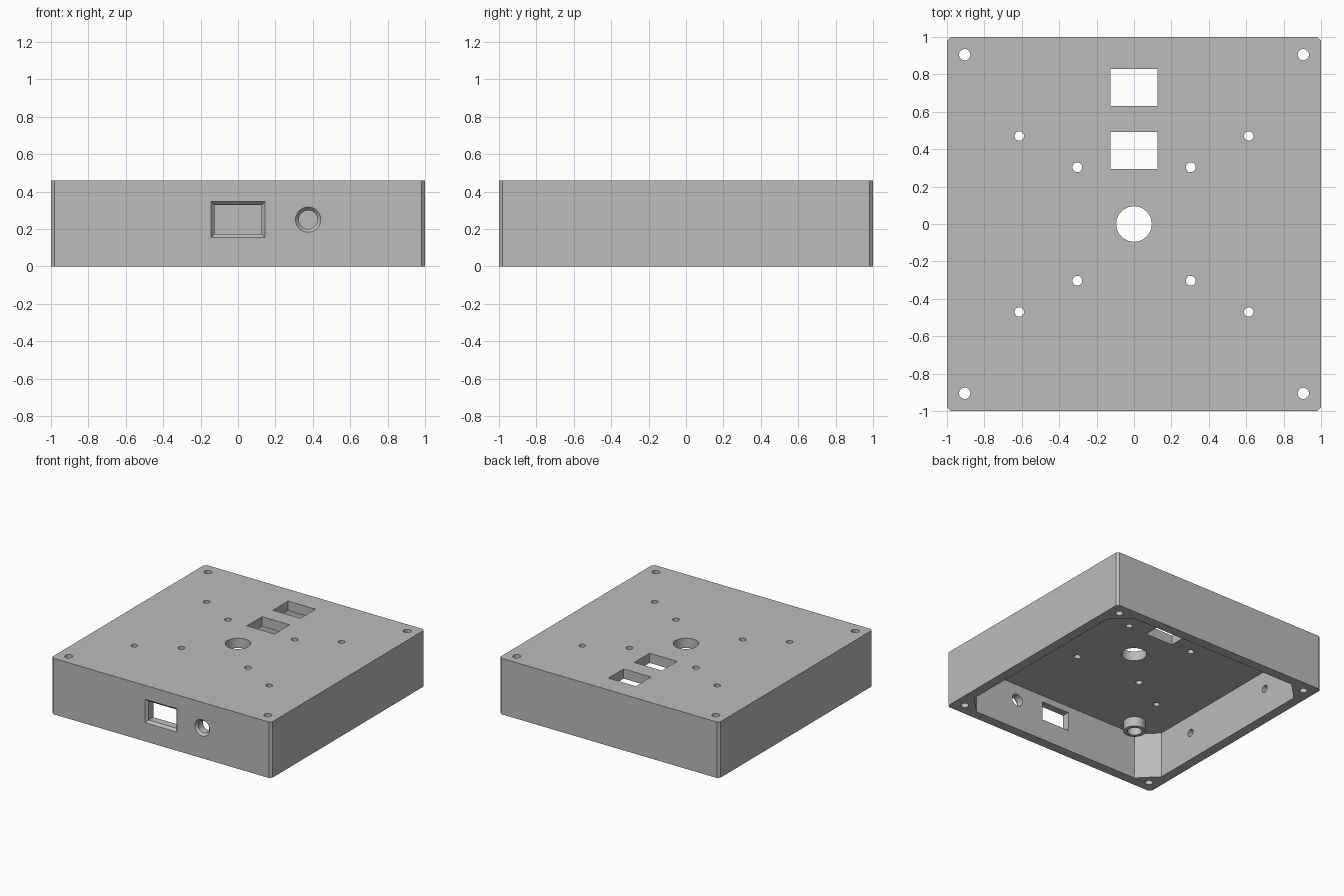
import bpy
import bmesh
from math import cos, sin, tau

cube = bpy.data.objects.get("Cube")
if cube:
    bpy.data.objects.remove(cube, do_unlink=True)

HEIGHT, WALL, FLOOR = 0.46, 0.92, 0.38   # height, inner wall, lid underside

grey = bpy.data.materials.new("plain_grey")
grey.use_nodes = True
grey.diffuse_color = (0.5, 0.5, 0.5, 1)
grey.node_tree.nodes["Principled BSDF"].inputs["Base Color"].default_value = (0.5, 0.5, 0.5, 1)


def chamfered_square(half, cut):
    k = half - cut
    return [(half, -k), (half, k), (k, half), (-k, half),
            (-half, k), (-half, -k), (-k, -half), (k, -half)]


def rectangle(u, v, half_u, half_v):
    return [(u + a * half_u, v + b * half_v)
            for a, b in ((-1, -1), (1, -1), (1, 1), (-1, 1))]


def circle(u, v, r, n=32):
    return [(u + r * cos(tau * i / n), v + r * sin(tau * i / n)) for i in range(n)]


PLACE = {"x": lambda u, v, d: (d, u, v),
         "y": lambda u, v, d: (u, d, v),
         "z": lambda u, v, d: (u, v, d)}


def loft(name, axis, *sections):
    """Closed solid through (depth, outline) sections along an axis."""
    bm = bmesh.new()
    rings = [[bm.verts.new(PLACE[axis](u, v, d)) for u, v in outline]
             for d, outline in sections]
    n = len(rings[0])
    for a, b in zip(rings, rings[1:]):
        for i in range(n):
            j = (i + 1) % n
            bm.faces.new((a[i], a[j], b[j], b[i]))
    bm.faces.new(rings[0])
    bm.faces.new(rings[-1])
    bmesh.ops.recalc_face_normals(bm, faces=bm.faces)
    mesh = bpy.data.meshes.new(name)
    bm.to_mesh(mesh)
    bm.free()
    mesh.materials.append(grey)
    obj = bpy.data.objects.new(name, mesh)
    bpy.context.collection.objects.link(obj)
    return obj


def cut(target, axis, *sections):
    """Subtract a lofted solid from the target."""
    tool = loft("cutter", axis, *sections)
    tool.hide_render = True
    mod = target.modifiers.new("cut", "BOOLEAN")
    mod.operation, mod.solver, mod.object = "DIFFERENCE", "EXACT", tool
    bpy.context.view_layer.objects.active = target
    bpy.ops.object.modifier_apply(modifier=mod.name)
    bpy.data.objects.remove(tool, do_unlink=True)


def smooth(obj):
    bpy.ops.object.select_all(action="DESELECT")
    obj.select_set(True)
    bpy.context.view_layer.objects.active = obj
    bpy.ops.object.shade_smooth_by_angle(angle=0.5)


# Box shell, open underneath, with thick chamfered corners
body = chamfered_square(1, 0.02)
shell = loft("enclosure_shell", "z", (0, body), (HEIGHT, body))
cavity = chamfered_square(WALL, 0.145)
cut(shell, "z", (-0.1, cavity), (FLOOR, cavity))

# Screw holes in the corners and mounting holes in the lid
for x, y, r in ((0.905, 0.905, 0.03), (0.613, 0.47, 0.025), (0.303, 0.303, 0.026)):
    for sx in (-1, 1):
        for sy in (-1, 1):
            hole = circle(sx * x, sy * y, r)
            cut(shell, "z", (-0.1, hole), (0.6, hole))

# Centre hole and two rectangular openings in the lid
centre = circle(0, 0, 0.095, 48)
cut(shell, "z", (0.3, centre), (0.6, centre))
for y in (0.73, 0.393):
    slot = rectangle(0, y, 0.125, 0.099)
    cut(shell, "z", (0.3, slot), (0.6, slot))

# Front ports with a chamfered outer rim
cut(shell, "y", (-1.02, rectangle(0, 0.25, 0.162, 0.115)),
    (-0.98, rectangle(0, 0.25, 0.126, 0.077)),
    (-0.85, rectangle(0, 0.25, 0.126, 0.077)))
cut(shell, "y", (-1.02, circle(0.375, 0.25, 0.085)),
    (-0.98, circle(0.375, 0.25, 0.05)),
    (-0.85, circle(0.375, 0.25, 0.05)))

# Blind holes inside the side walls
for side in (-1, 1):
    for y in (-0.435, 0.435):
        pocket = circle(y, 0.23, 0.03)
        cut(shell, "x", (side * 0.88, pocket), (side * 0.96, pocket))
smooth(shell)

# Short tubular boss under the lid
outer, inner = circle(-0.66, -0.78, 0.083), circle(-0.66, -0.78, 0.055)
boss = loft("inner_boss", "z", (0.3, outer), (FLOOR + 0.01, outer))
cut(boss, "z", (0.2, inner), (0.5, inner))
smooth(boss)
